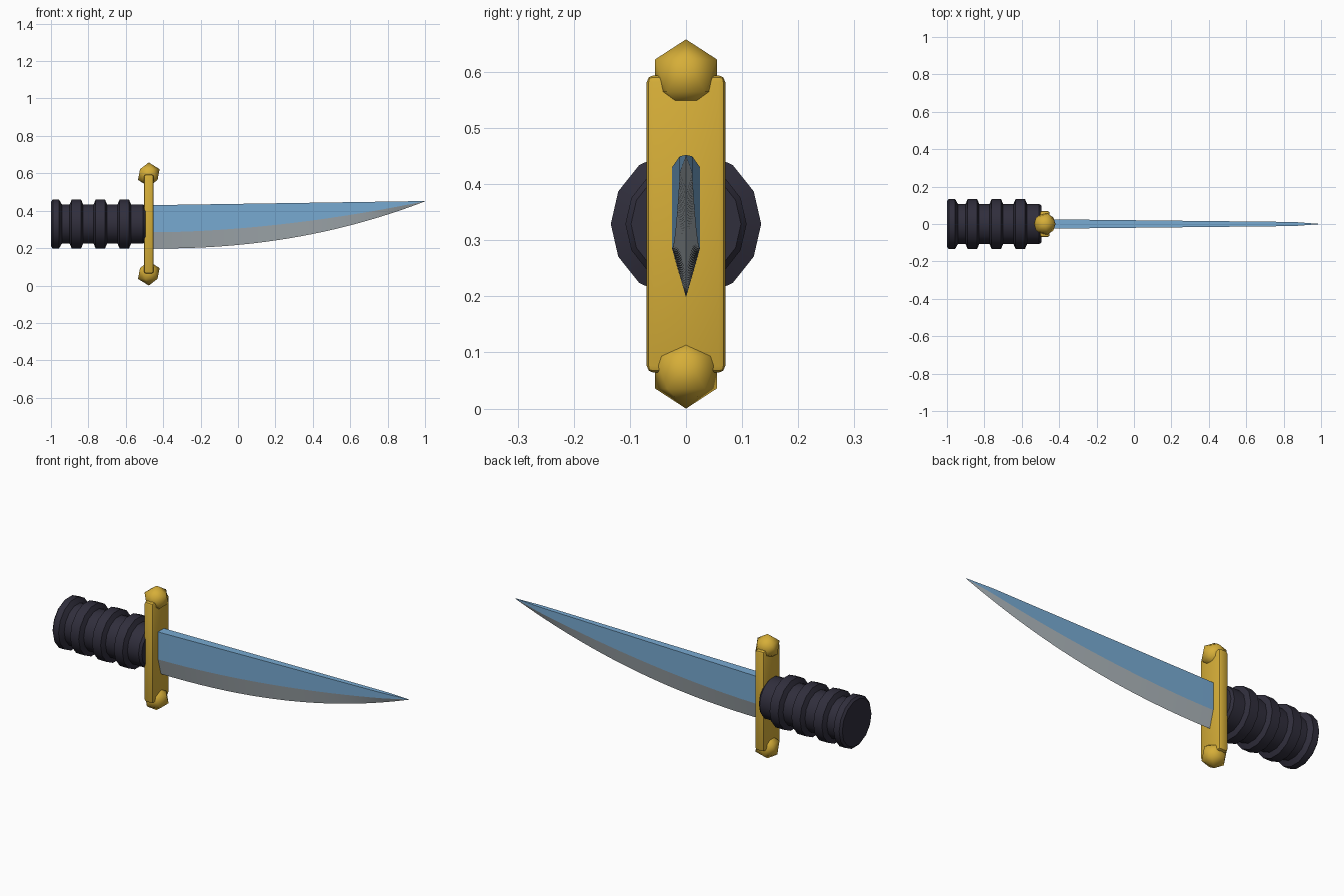
import bpy, bmesh, math

if "Cube" in bpy.data.objects:
    bpy.data.objects.remove(bpy.data.objects["Cube"])

def material(name, r, g, b):
    lin = [((c / 255 + 0.055) / 1.055) ** 2.4 for c in (r, g, b)]
    m = bpy.data.materials.new(name)
    m.diffuse_color = (*lin, 1)
    m.use_nodes = True
    m.node_tree.nodes["Principled BSDF"].inputs["Base Color"].default_value = m.diffuse_color
    return m

GRIP = material("dark grip", 48, 46, 60)
GOLD = material("gold", 214, 174, 56)
BLUE = material("blue steel", 120, 170, 210)
EDGE = material("grey edge", 172, 181, 186)

def finish(bm, name, mats, angle=30):
    bmesh.ops.recalc_face_normals(bm, faces=bm.faces)
    me = bpy.data.meshes.new(name)
    bm.to_mesh(me)
    bm.free()
    for m in mats:
        me.materials.append(m)
    ob = bpy.data.objects.new(name, me)
    bpy.context.collection.objects.link(ob)
    bpy.ops.object.select_all(action='DESELECT')
    bpy.context.view_layer.objects.active = ob
    ob.select_set(True)
    bpy.ops.object.shade_smooth_by_angle(angle=math.radians(angle))
    return ob

def loft(bm, rings):
    """Skin a list of closed vertex rings and cap both ends; returns side faces."""
    n = len(rings[0])
    sides = []
    for a, b in zip(rings, rings[1:]):
        for i in range(n):
            j = (i + 1) % n
            sides.append((i, bm.faces.new((a[i], a[j], b[j], b[i]))))
    caps = [bm.faces.new(rings[0]), bm.faces.new(rings[-1])]
    return sides, caps

MID = 0.329      # height of the handle axis
GX = -0.477      # middle of the guard

# Handle: 14-sided lathe with a pommel and three raised rings
R, B = 0.134, 0.108
profile = [(-1.0, 0.122), (-0.99, R), (-0.957, R), (-0.942, B)]
for c in (-0.864, -0.736, -0.608):
    profile += [(c - 0.036, B), (c - 0.025, R), (c + 0.025, R), (c + 0.036, B)]
profile += [(-0.507, B), (-0.495, 0.098)]
bm = bmesh.new()
rings = []
for x, r in profile:
    rings.append([bm.verts.new((x, r * math.cos(k * math.tau / 14),
                                MID + r * math.sin(k * math.tau / 14))) for k in range(14)])
loft(bm, rings)
finish(bm, "handle", [GRIP])

# Guard: rounded bar
bm = bmesh.new()
bmesh.ops.create_cube(bm, size=1)
for v in bm.verts:
    v.co = (GX + v.co.x * 0.052, v.co.y * 0.14, MID + v.co.z * 0.53)
bmesh.ops.bevel(bm, geom=bm.edges[:], offset=0.012, segments=2, profile=0.5, affect='EDGES')
finish(bm, "guard", [GOLD], 40)

# Guard ends: low-poly balls
for name, z in (("guard_ball_bottom", 0.0646), ("guard_ball_top", 0.5935)):
    bm = bmesh.new()
    bmesh.ops.create_icosphere(bm, subdivisions=1, radius=0.0646)
    bmesh.ops.translate(bm, verts=bm.verts, vec=(GX, 0, z))
    finish(bm, name, [GOLD], 60)

# Blade: flat spine, straight flats and a curved ground edge tapering to a point
bm = bmesh.new()
rings = []
N = 36
for k in range(N + 1):
    x = -0.465 + 1.464 * k / N
    s = max(0, (x + 0.45) / 1.45)
    top = 0.43 + 0.022 * s
    ridge = 0.285 + 0.166 * s ** 1.8
    low = 0.198 + 0.252 * s ** 2.2
    t = 0.025 - 0.014 * min(1, s / 0.9)
    if s > 0.9:
        t *= max(0.02, (1 - s) / 0.1)
    rings.append([bm.verts.new((x, y, z)) for y, z in
                  ((-t, top), (-t, ridge), (0, low), (t, ridge), (t, top))])
sides, caps = loft(bm, rings)
for i, f in sides:
    f.material_index = 1 if i in (1, 2) else 0   # ground bevels are grey
finish(bm, "blade", [BLUE, EDGE], 12)
